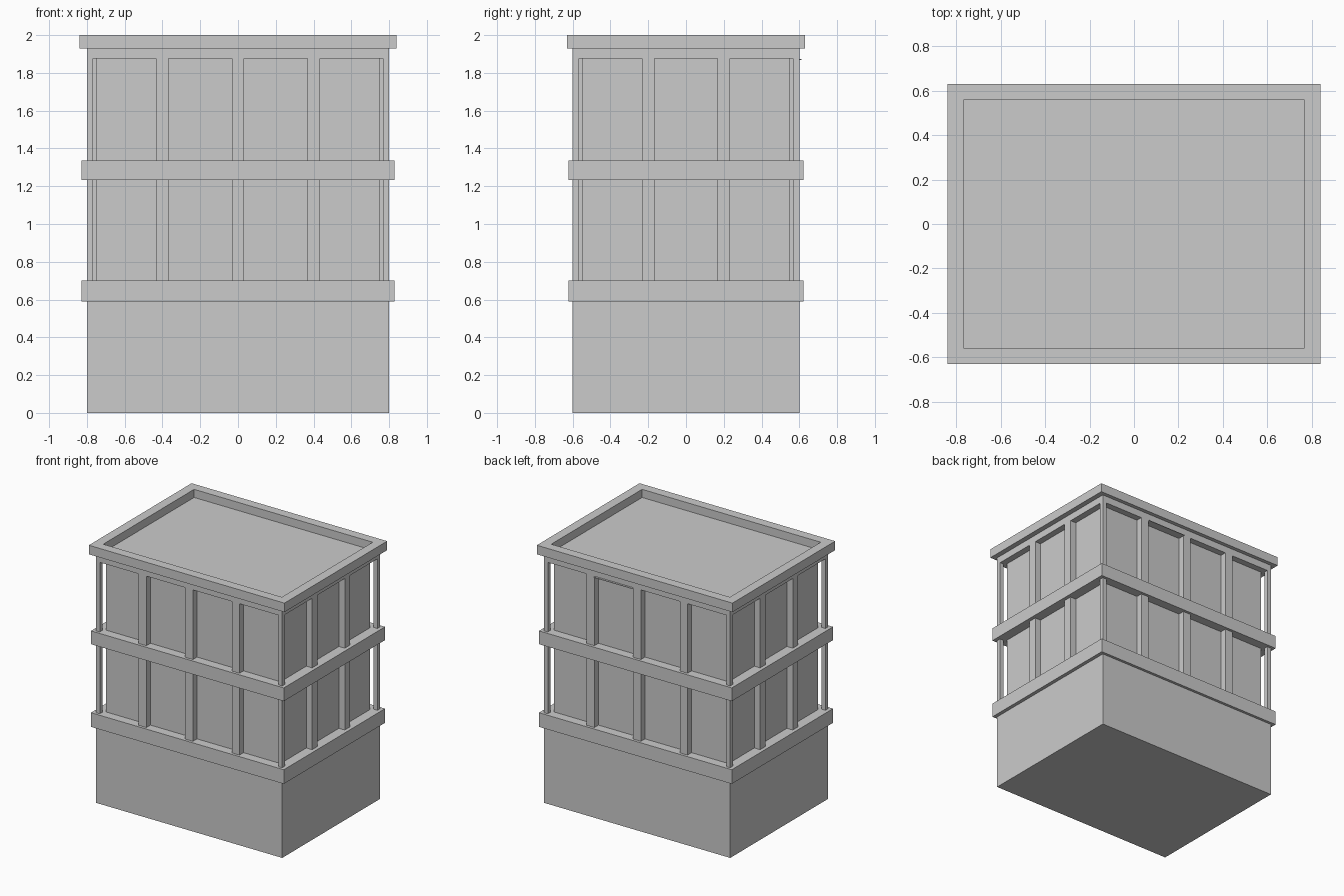
import bpy, bmesh

if "Cube" in bpy.data.objects:
    bpy.data.objects.remove(bpy.data.objects["Cube"])

HX, HY = 0.8, 0.6      # half size of the walls
BAY, POST = 0.4, 0.033  # bay pitch, half width of a pillar
DEPTH = 0.05           # depth of the window bays


def boxes(name, items):
    """One object made of boxes given as (x0, x1, y0, y1, z0, z1)."""
    bm = bmesh.new()
    for x0, x1, y0, y1, z0, z1 in items:
        vs = bmesh.ops.create_cube(bm, size=1)["verts"]
        for v in vs:
            v.co.x = x1 if v.co.x > 0 else x0
            v.co.y = y1 if v.co.y > 0 else y0
            v.co.z = z1 if v.co.z > 0 else z0
    mesh = bpy.data.meshes.new(name)
    bm.to_mesh(mesh)
    bm.free()
    obj = bpy.data.objects.new(name, mesh)
    bpy.context.collection.objects.link(obj)
    return obj


def slab(name, hx, hy, z0, z1):
    return boxes(name, [(-hx, hx, -hy, hy, z0, z1)])


def pillars(name, z0, z1):
    items = []
    # pillars between bays, standing on each wall
    for s in (-1, 1):
        for i in (-1, 0, 1):
            y0, y1 = sorted((s * (HY - DEPTH), s * HY))
            items.append((i * BAY - POST, i * BAY + POST, y0, y1, z0, z1))
        for i in (-0.5, 0.5):
            x0, x1 = sorted((s * (HX - DEPTH), s * HX))
            items.append((x0, x1, i * BAY - POST, i * BAY + POST, z0, z1))
        # slim free-standing corner posts
        for t in (-1, 1):
            x0, x1 = sorted((s * (HX - POST), s * HX))
            y0, y1 = sorted((t * (HY - POST), t * HY))
            items.append((x0, x1, y0, y1, z0, z1))
    return boxes(name, items)


# ground floor and the two ledges
slab("ground_floor", HX, HY, 0, 0.59)
slab("lower_ledge", 0.828, 0.621, 0.59, 0.70)
slab("upper_ledge", 0.828, 0.621, 1.232, 1.335)

# upper storeys: recessed walls with pillars in front
for label, z0, z1 in (("middle", 0.70, 1.232), ("top", 1.335, 1.875)):
    slab(label + "_floor_wall", HX - DEPTH, HY - DEPTH, z0, z1)
    pillars(label + "_floor_pillars", z0, z1)

# lintel above the top windows
slab("top_lintel", HX, HY, 1.875, 1.93)

# thin sill plate over one rear bay
boxes("rear_bay_plate", [(POST, BAY - POST, 0.55, 0.612, 1.869, 1.873)])

# cornice with the sunken roof
cornice = slab("cornice_roof", 0.84, 0.63, 1.93, 2.0)
bm = bmesh.new()
bm.from_mesh(cornice.data)
bm.normal_update()
top = next(f for f in bm.faces if f.normal.z > 0.9)
bmesh.ops.inset_region(bm, faces=[top], thickness=0.103)
walls = bmesh.ops.extrude_discrete_faces(bm, faces=[top])["faces"]
for v in walls[0].verts:
    v.co.z = 1.937
bmesh.ops.recalc_face_normals(bm, faces=bm.faces)
bm.to_mesh(cornice.data)
bm.free()
